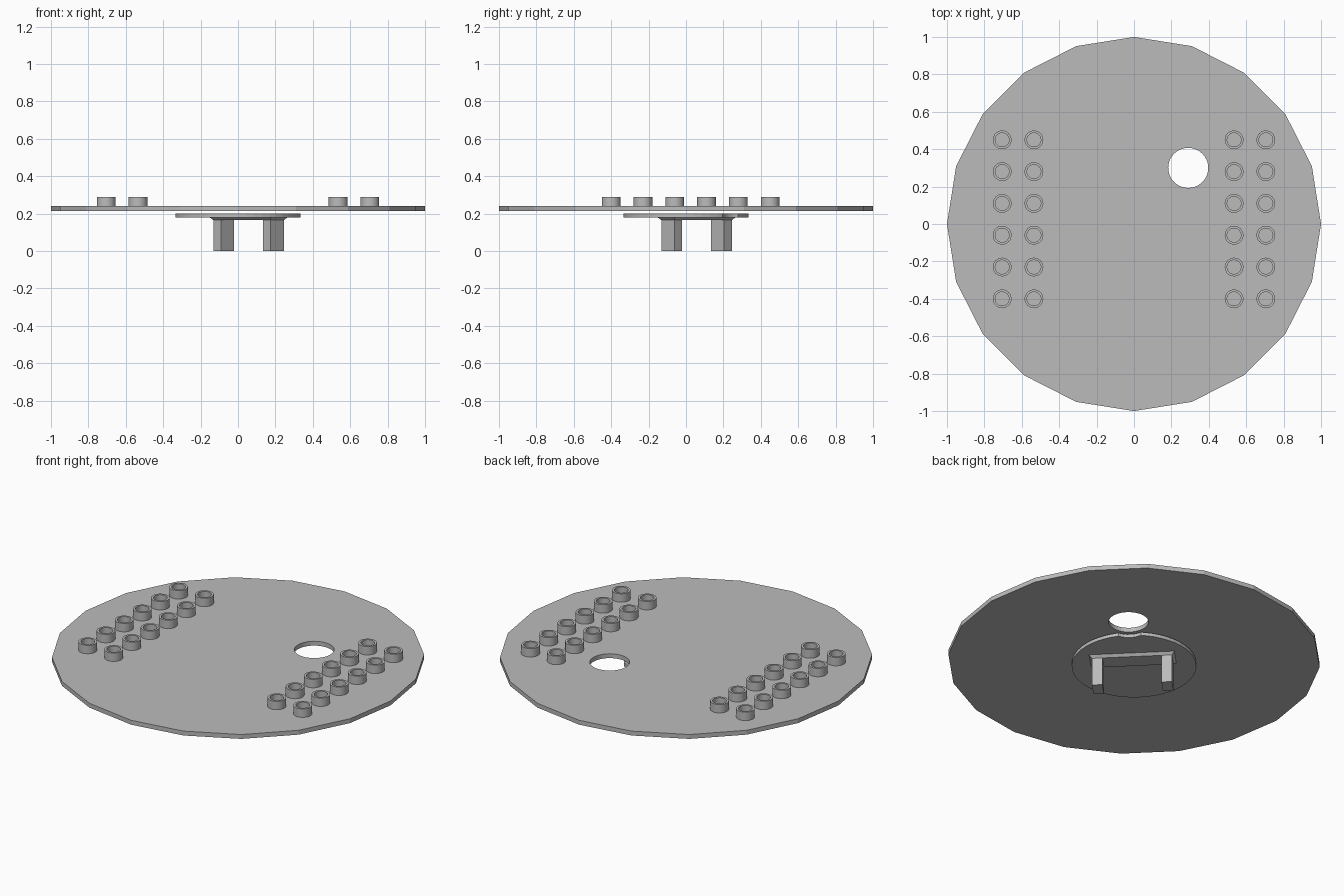
import bpy, bmesh, math
from mathutils import Matrix, Vector

if "Cube" in bpy.data.objects:
    bpy.data.objects.remove(bpy.data.objects["Cube"])

grey = bpy.data.materials.new("plain grey")
grey.use_nodes = True
grey.diffuse_color = (0.5, 0.5, 0.5, 1)
grey.node_tree.nodes["Principled BSDF"].inputs["Base Color"].default_value = (0.5, 0.5, 0.5, 1)


def finish(bm, name):
    bmesh.ops.recalc_face_normals(bm, faces=bm.faces)
    mesh = bpy.data.meshes.new(name)
    bm.to_mesh(mesh)
    bm.free()
    mesh.materials.append(grey)
    obj = bpy.data.objects.new(name, mesh)
    bpy.context.collection.objects.link(obj)
    return obj


def add_prism(bm, x, y, r, z0, z1, sides, turn=0.0):
    place = Matrix.Translation((x, y, (z0 + z1) / 2)) @ Matrix.Rotation(turn, 4, 'Z')
    bmesh.ops.create_cone(bm, cap_ends=True, segments=sides, radius1=r, radius2=r,
                          depth=z1 - z0, matrix=place)


def prism(name, x, y, r, z0, z1, sides):
    bm = bmesh.new()
    add_prism(bm, x, y, r, z0, z1, sides)
    return finish(bm, name)


def cut(obj, cutter):
    mod = obj.modifiers.new("cut", 'BOOLEAN')
    mod.operation = 'DIFFERENCE'
    mod.solver = 'EXACT'
    mod.object = cutter
    cutter.hide_render = True
    cutter.hide_viewport = True
    cutter.display_type = 'WIRE'


def smooth(obj):
    bpy.ops.object.select_all(action='DESELECT')
    obj.select_set(True)
    bpy.context.view_layer.objects.active = obj
    bpy.ops.object.shade_smooth_by_angle(angle=math.radians(30))


# Round base sheet, faceted top plate and the central boss under them
FLOOR = 0.214
base_sheet = prism("base_sheet", 0, 0, 1, 0.2, FLOOR, 96)
top_plate = prism("top_plate", 0, 0, 1, FLOOR, 0.24, 20)
boss = prism("center_boss", 0, 0, 0.335, 0.18, 0.2, 48)

# Round opening through all layers
HOLE = Vector((0.29, 0.30))
HOLE_R = 0.107
hole_cutter = prism("hole_cutter", HOLE.x, HOLE.y, HOLE_R, 0, 0.4, 40)


# Solid areas of the underside that stay free of honeycomb pockets
def is_solid(x, y, r):
    under_studs = 0.44 < abs(x) < 0.8 and -0.5 < y < 0.54
    cable_strip = -0.15 < x < 0.1 and y > 0
    lower_strip = -0.85 < x < -0.5 and y < -0.4
    near_hole = (Vector((x, y)) - HOLE).length < HOLE_R + r
    dist = math.hypot(x, y)
    return (under_studs or cable_strip or lower_strip or near_hole
            or dist < 0.335 + r * 0.6 or dist + r > 0.99)


# Honeycomb pockets in the underside, rows running along the diagonal
R = 0.068
ROW = 0.13
bm = bmesh.new()
for i in range(-11, 12):
    for j in range(-9, 10):
        s = i * ROW * math.sqrt(3) / 2
        v = (j + (i % 2) / 2) * ROW
        x, y = (v - s) / math.sqrt(2), (v + s) / math.sqrt(2)
        if not is_solid(x, y, R):
            add_prism(bm, x, y, R, 0.15, FLOOR + 0.01, 6, math.radians(-45))
honeycomb_cutter = finish(bm, "honeycomb_cutter")

cut(base_sheet, honeycomb_cutter)
for part in (base_sheet, top_plate, boss):
    cut(part, hole_cutter)


# Hollow studs: two double rows of six
def stud(name, x, y):
    bm = bmesh.new()
    loops = []
    for r, z in ((0.05, 0.238), (0.05, 0.29), (0.037, 0.29), (0.037, 0.2405)):
        loops.append([bm.verts.new((x + r * math.cos(a), y + r * math.sin(a), z))
                      for a in (math.tau * k / 32 for k in range(32))])
    for low, high in zip(loops, loops[1:]):
        for k in range(32):
            n = (k + 1) % 32
            bm.faces.new((low[k], low[n], high[n], high[k]))
    bm.faces.new(loops[-1])
    bm.faces.new(loops[0])
    smooth(finish(bm, name))


for side, columns in (("right", (-0.705, -0.535)), ("left", (0.535, 0.705))):
    for c, x in enumerate(columns):
        for k in range(6):
            stud(f"stud_{side}_{c + 1}_{k + 1}", x, 0.45 - 0.17 * k)


# Clip under the boss, set diagonally: u runs across, v runs outward
def diagonal_box(name, u0, u1, v0, v1, z0, z1, flare=0.0):
    bm = bmesh.new()
    bmesh.ops.create_cube(bm, size=1)
    for vert in bm.verts:
        grow = flare if vert.co.z > 0 else 0
        u = u1 + grow if vert.co.x > 0 else u0 - grow
        v = v1 + grow if vert.co.y > 0 else v0 - grow
        vert.co = ((u + v) / math.sqrt(2), (v - u) / math.sqrt(2), z1 if vert.co.z > 0 else z0)
    finish(bm, name)


diagonal_box("clip_bridge", -0.216, 0.216, 0.03, 0.13, 0.165, 0.181, 0.015)
diagonal_box("clip_leg_left", 0.159, 0.216, 0.03, 0.13, 0, 0.17)
diagonal_box("clip_leg_right", -0.216, -0.159, 0.03, 0.13, 0, 0.17)
